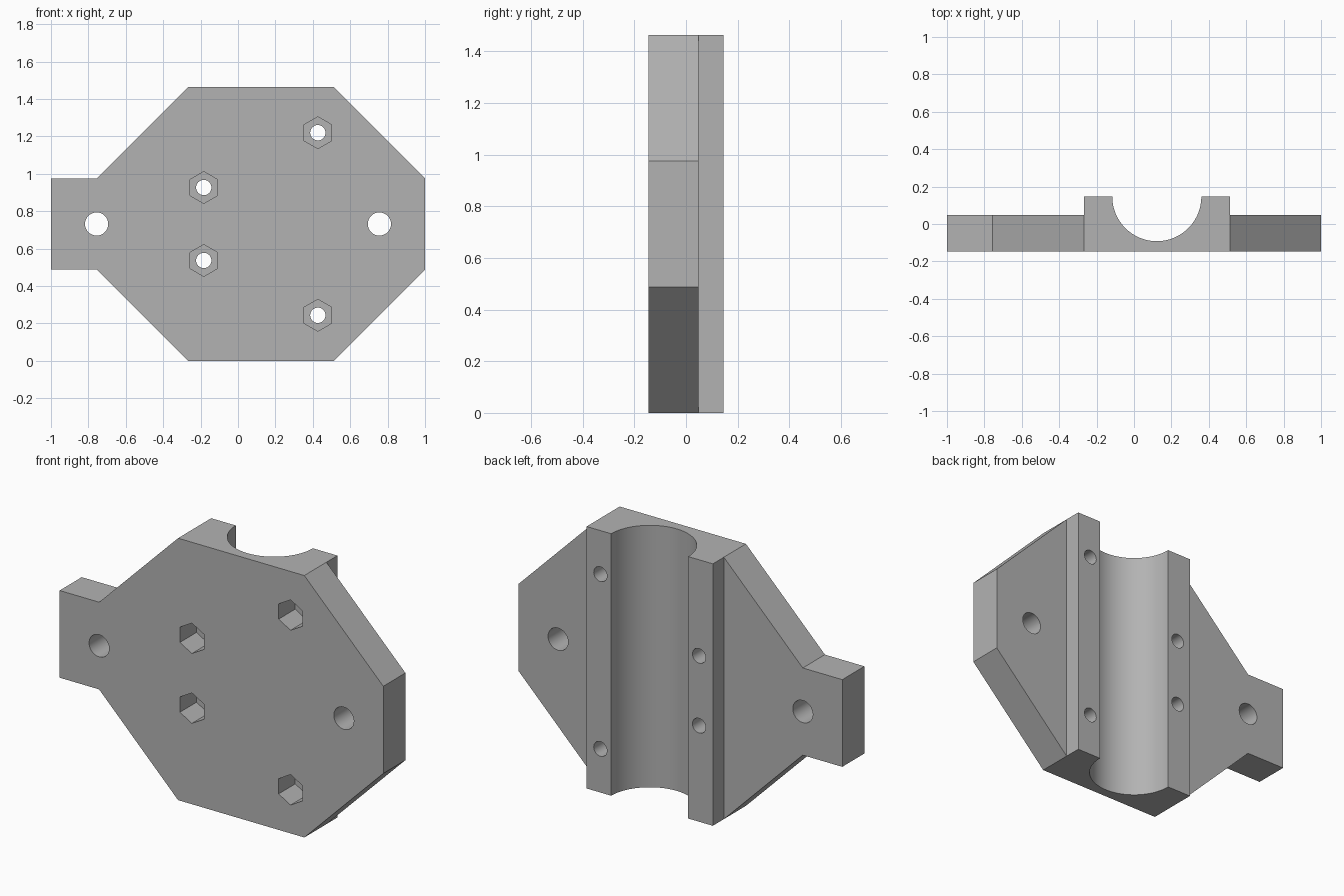
import bpy, bmesh, math
from mathutils import Matrix, Vector

cube = bpy.data.objects.get("Cube")
if cube:
    bpy.data.objects.remove(cube, do_unlink=True)

HEIGHT = 1.463
FRONT, STEP, BACK = -0.146, 0.049, 0.146
MID = HEIGHT / 2

grey = bpy.data.materials.new("plain grey")
grey.use_nodes = True
colour = (0.45, 0.45, 0.45, 1)
grey.diffuse_color = colour
grey.node_tree.nodes["Principled BSDF"].inputs["Base Color"].default_value = colour


def finish(bm, name):
    bmesh.ops.recalc_face_normals(bm, faces=bm.faces[:])
    mesh = bpy.data.meshes.new(name)
    bm.to_mesh(mesh)
    bm.free()
    mesh.materials.append(grey)
    obj = bpy.data.objects.new(name, mesh)
    bpy.context.collection.objects.link(obj)
    return obj


def slab(name, outline, y0, y1):
    """Extrude an x-z outline from y0 to y1."""
    bm = bmesh.new()
    face = bm.faces.new([bm.verts.new((x, y0, z)) for x, z in outline])
    new = bmesh.ops.extrude_face_region(bm, geom=[face])["geom"]
    moved = [v for v in new if isinstance(v, bmesh.types.BMVert)]
    bmesh.ops.translate(bm, verts=moved, vec=(0, y1 - y0, 0))
    return finish(bm, name)


def rod(name, radius, length, centre, along_y=True, sides=32):
    bm = bmesh.new()
    turn = Matrix.Rotation(math.pi / 2, 4, "X") if along_y else Matrix()
    if sides == 6:
        turn = turn @ Matrix.Rotation(math.pi / 6, 4, "Z")
    bmesh.ops.create_cone(bm, cap_ends=True, segments=sides, radius1=radius,
                          radius2=radius, depth=length,
                          matrix=Matrix.Translation(Vector(centre)) @ turn)
    # One corner of a hexagon points straight up
    if sides == 6:
        top = max(bm.verts, key=lambda v: v.co.z)
        if abs(top.co.x - centre[0]) > 0.01:
            bmesh.ops.rotate(bm, verts=bm.verts[:], cent=centre,
                             matrix=Matrix.Rotation(math.pi / 6, 3, "Y"))
    return finish(bm, name)


def combine(target, tool, operation):
    tool.hide_render = True
    mod = target.modifiers.new("join", "BOOLEAN")
    mod.operation = operation
    mod.solver = "EXACT"
    mod.object = tool
    bpy.context.view_layer.objects.active = target
    bpy.ops.object.modifier_apply(modifier=mod.name)
    bpy.data.objects.remove(tool, do_unlink=True)


# Eight-sided mounting plate with a tab on one side
lower = [(-1, 0.488), (-0.756, 0.488), (-0.268, 0), (0.512, 0), (1, 0.488)]
outline = lower + [(x, HEIGHT - z) for x, z in reversed(lower)]
bracket = slab("bearing_bracket", outline, FRONT, STEP)

# Raised block behind the plate
block = slab("block", [(-0.268, 0), (0.512, 0), (0.512, HEIGHT), (-0.268, HEIGHT)],
             FRONT, BACK)
combine(bracket, block, "UNION")

# Half-round channel through the block
combine(bracket, rod("channel", 0.238, 2, (0.122, BACK, MID), False, 96), "DIFFERENCE")

# Large mounting holes
for x in (-0.756, 0.756):
    combine(bracket, rod("mount_hole", 0.062, 1, (x, 0, MID)), "DIFFERENCE")

# Bolt holes with hexagonal nut pockets in the front
for x, offset in ((-0.183, 0.195), (0.427, 0.488)):
    for side in (-1, 1):
        z = MID + side * offset
        combine(bracket, rod("bolt_hole", 0.041, 1, (x, 0, z)), "DIFFERENCE")
        combine(bracket, rod("nut_pocket", 0.085, 0.292, (x, FRONT, z), sides=6),
                "DIFFERENCE")

bpy.ops.object.select_all(action="DESELECT")
bracket.select_set(True)
bpy.context.view_layer.objects.active = bracket
bpy.ops.object.shade_smooth_by_angle(angle=math.radians(30))
